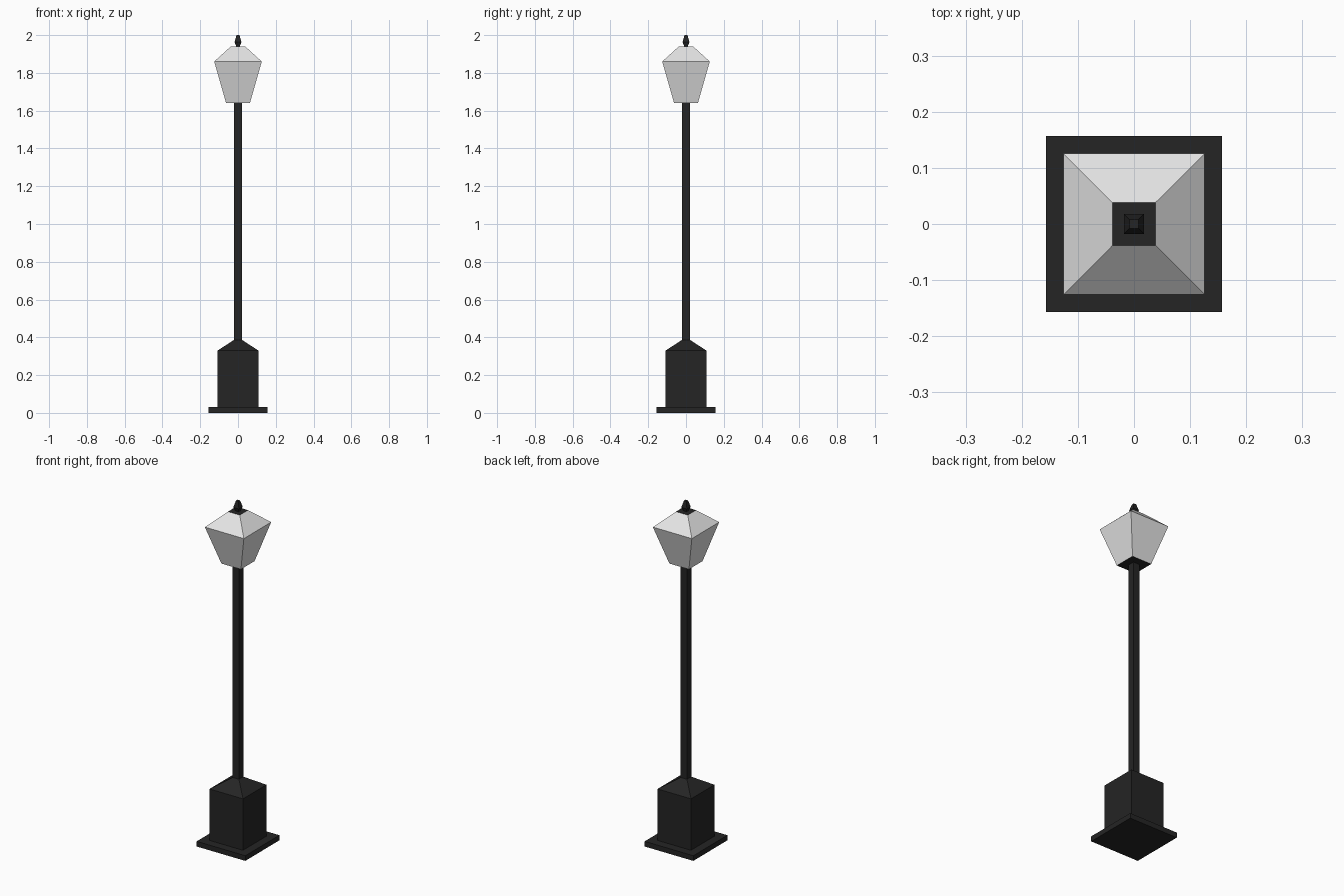
import bpy, bmesh

if "Cube" in bpy.data.objects:
    bpy.data.objects.remove(bpy.data.objects["Cube"])


def material(name, rgb):
    m = bpy.data.materials.new(name)
    m.diffuse_color = (*rgb, 1)
    m.use_nodes = True
    m.node_tree.nodes["Principled BSDF"].inputs["Base Color"].default_value = m.diffuse_color
    return m


black = material("black iron", (0.018, 0.018, 0.018))
pale = material("pale glass", (0.78, 0.78, 0.78))


def square_stack(name, profile, side_mat, cap_mat=None):
    """Square-section part from (half width, height) rings, capped at both ends."""
    bm = bmesh.new()
    rings = [[bm.verts.new((sx * w, sy * w, z))
              for sx, sy in ((-1, -1), (1, -1), (1, 1), (-1, 1))]
             for w, z in profile]
    for a, b in zip(rings, rings[1:]):
        for i in range(4):
            j = (i + 1) % 4
            bm.faces.new((a[i], a[j], b[j], b[i]))
    caps = [bm.faces.new(rings[0][::-1]), bm.faces.new(rings[-1])]
    if cap_mat:
        for f in caps:
            f.material_index = 1
    me = bpy.data.meshes.new(name)
    me.materials.append(side_mat)
    if cap_mat:
        me.materials.append(cap_mat)
    bm.to_mesh(me)
    bm.free()
    ob = bpy.data.objects.new(name, me)
    bpy.context.collection.objects.link(ob)
    return ob


# Ground plate
square_stack("base_plate", [(0.157, 0), (0.157, 0.03)], black)
# Pedestal with sloping shoulders
square_stack("pedestal", [(0.108, 0.03), (0.108, 0.33), (0.02, 0.387)], black)
# Pole
square_stack("pole", [(0.02, 0.38), (0.02, 1.64)], black)
# Lantern: flared glass and glass roof, black top and bottom
square_stack("lantern", [(0.063, 1.64), (0.126, 1.86), (0.038, 1.94)], pale, black)
# Finial
square_stack("finial", [(0.009, 1.94), (0.018, 1.963), (0.008, 2.0)], black)
